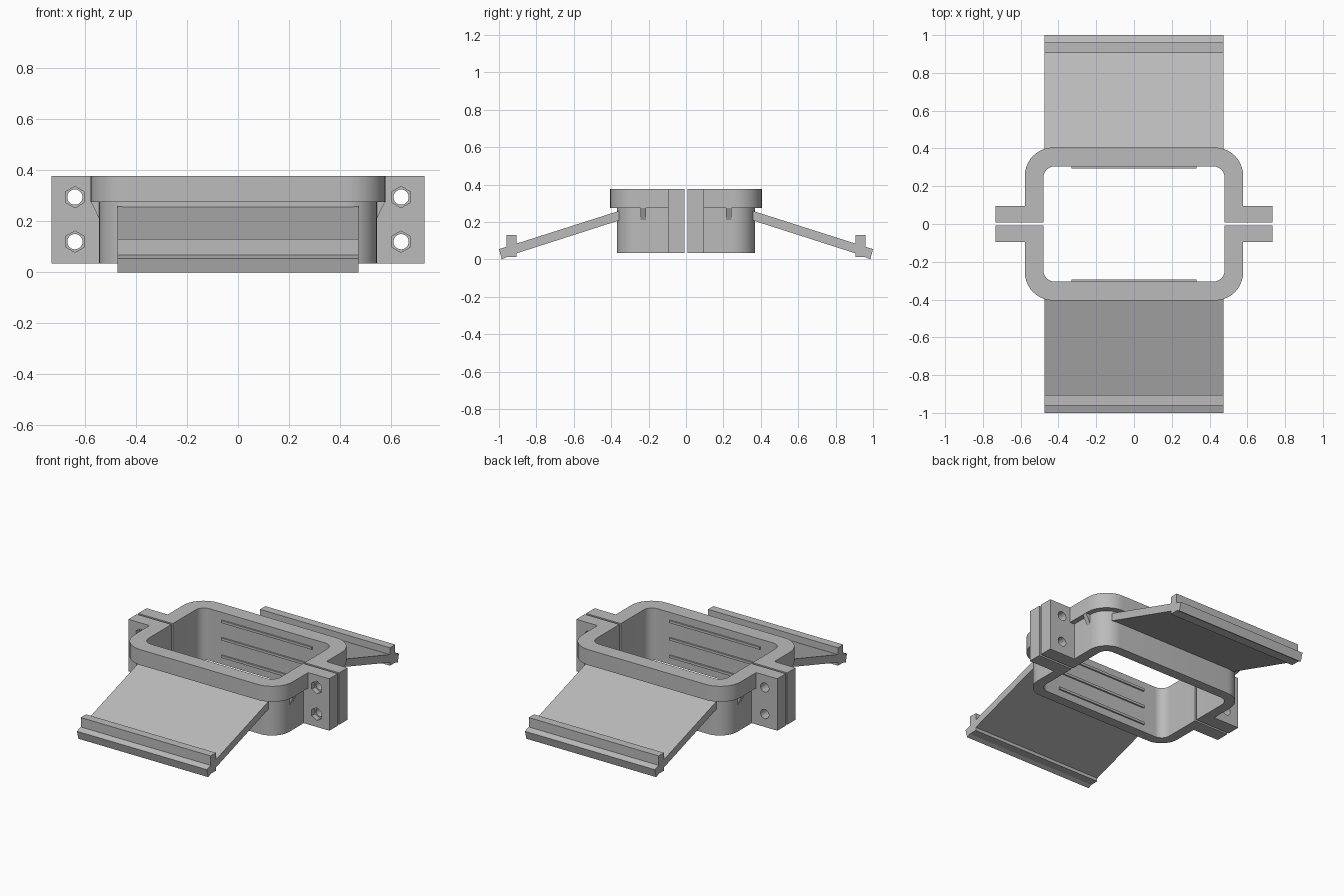
import bpy, bmesh
from math import pi, cos, sin, radians

if "Cube" in bpy.data.objects:
    bpy.data.objects.remove(bpy.data.objects["Cube"])

grey = bpy.data.materials.new("plain grey")
grey.use_nodes = True
colour = (0.5, 0.5, 0.5, 1)
grey.diffuse_color = colour
grey.node_tree.nodes["Principled BSDF"].inputs["Base Color"].default_value = colour

LOW, STEP, TOP = 0.035, 0.275, 0.377   # body heights
GAP = 0.007                            # half of the split between the clamps
INNER = (0.48, 0.305, 0.06)            # half width, half depth, corner radius


def prism(name, points, axis, start, end):
    """Extrude a 2D outline along x, y or z."""
    place = {"x": lambda a, b, t: (t, a, b),
             "y": lambda a, b, t: (a, t, b),
             "z": lambda a, b, t: (a, b, t)}[axis]
    bm = bmesh.new()
    face = bm.faces.new([bm.verts.new(place(a, b, start)) for a, b in points])
    new = bmesh.ops.extrude_face_region(bm, geom=[face])["geom"]
    shift = place(0, 0, end - start)
    bmesh.ops.translate(bm, vec=shift,
                        verts=[v for v in new if isinstance(v, bmesh.types.BMVert)])
    bmesh.ops.recalc_face_normals(bm, faces=bm.faces)
    mesh = bpy.data.meshes.new(name)
    bm.to_mesh(mesh)
    bm.free()
    mesh.materials.append(grey)
    obj = bpy.data.objects.new(name, mesh)
    bpy.context.collection.objects.link(obj)
    return obj


def rect(a0, a1, b0, b1):
    return [(a0, b0), (a1, b0), (a1, b1), (a0, b1)]


def polygon(cx, cz, radius, sides):
    return [(cx + radius * sin(2 * pi * i / sides),
             cz + radius * cos(2 * pi * i / sides)) for i in range(sides)]


def half_loop(s, width, depth, radius, steps=10):
    """Rounded half rectangle, from the right end to the left end."""
    pts = [(width, s * GAP)]
    for side, first in ((1, 0), (-1, 90)):
        for i in range(steps + 1):
            a = radians(first + 90 * i / steps)
            pts.append((side * (width - radius) + radius * cos(a),
                        s * (depth - radius + radius * sin(a))))
    return pts + [(-width, s * GAP)]


def wall(name, s, outer, z0, z1):
    outline = half_loop(s, *outer) + half_loop(s, *INNER)[::-1]
    obj = prism(name, outline, "z", z0, z1)
    select(obj)
    bpy.ops.object.shade_smooth_by_angle(angle=radians(30))


def select(obj):
    bpy.ops.object.select_all(action="DESELECT")
    obj.select_set(True)
    bpy.context.view_layer.objects.active = obj


def cut(obj, cutter):
    mod = obj.modifiers.new("cut", "BOOLEAN")
    mod.operation, mod.solver, mod.object = "DIFFERENCE", "EXACT", cutter
    select(obj)
    bpy.ops.object.modifier_apply(modifier=mod.name)
    bpy.data.objects.remove(cutter)


# Side section of the sloping flap with its upright lip and foot
flap = [(0.35, 0.262), (0.905, 0.085), (0.905, 0.13), (0.96, 0.13),
        (0.96, 0.068), (1.0, 0.055), (0.985, 0), (0.96, 0.012),
        (0.905, 0.012), (0.905, 0.033), (0.35, 0.211)]

for s, end in ((-1, "front"), (1, "back")):
    # Stepped half body
    wall(f"{end}_lower_wall", s, (0.545, 0.37, 0.125), LOW, STEP)
    wall(f"{end}_upper_rim", s, (0.578, 0.405, 0.15), STEP, TOP)

    # Flap
    prism(f"{end}_flap", [(s * y, z) for y, z in flap], "x", -0.473, 0.473)

    # Grip ribs on the inner wall
    for i in range(3):
        z = 0.09 + 0.115 * i
        prism(f"{end}_grip_rib_{i + 1}", rect(s * 0.295, s * 0.31, z - 0.008, z + 0.008),
              "x", -0.33, 0.33)

    for m, side in ((1, "left"), (-1, "right")):
        # Bolt flange, with nut pockets on the front only
        flange = prism(f"{end}_{side}_flange",
                       rect(m * 0.48, m * 0.732, LOW, TOP), "y", s * GAP, s * 0.095)
        for z in (0.12, 0.295):
            cut(flange, prism("hole_cutter", polygon(m * 0.64, z, 0.03, 24), "y", -0.2, 0.2))
            if s < 0:
                cut(flange, prism("nut_cutter", polygon(m * 0.64, z, 0.042, 6),
                                  "y", -0.2, -0.06))
        select(flange)
        bpy.ops.object.shade_smooth_by_angle(angle=radians(30))

        # Small gusset under the rim
        prism(f"{end}_{side}_gusset",
              [(m * 0.53, 0.2), (m * 0.545, 0.21), (m * 0.576, STEP), (m * 0.53, STEP)],
              "y", s * 0.213, s * 0.243)
